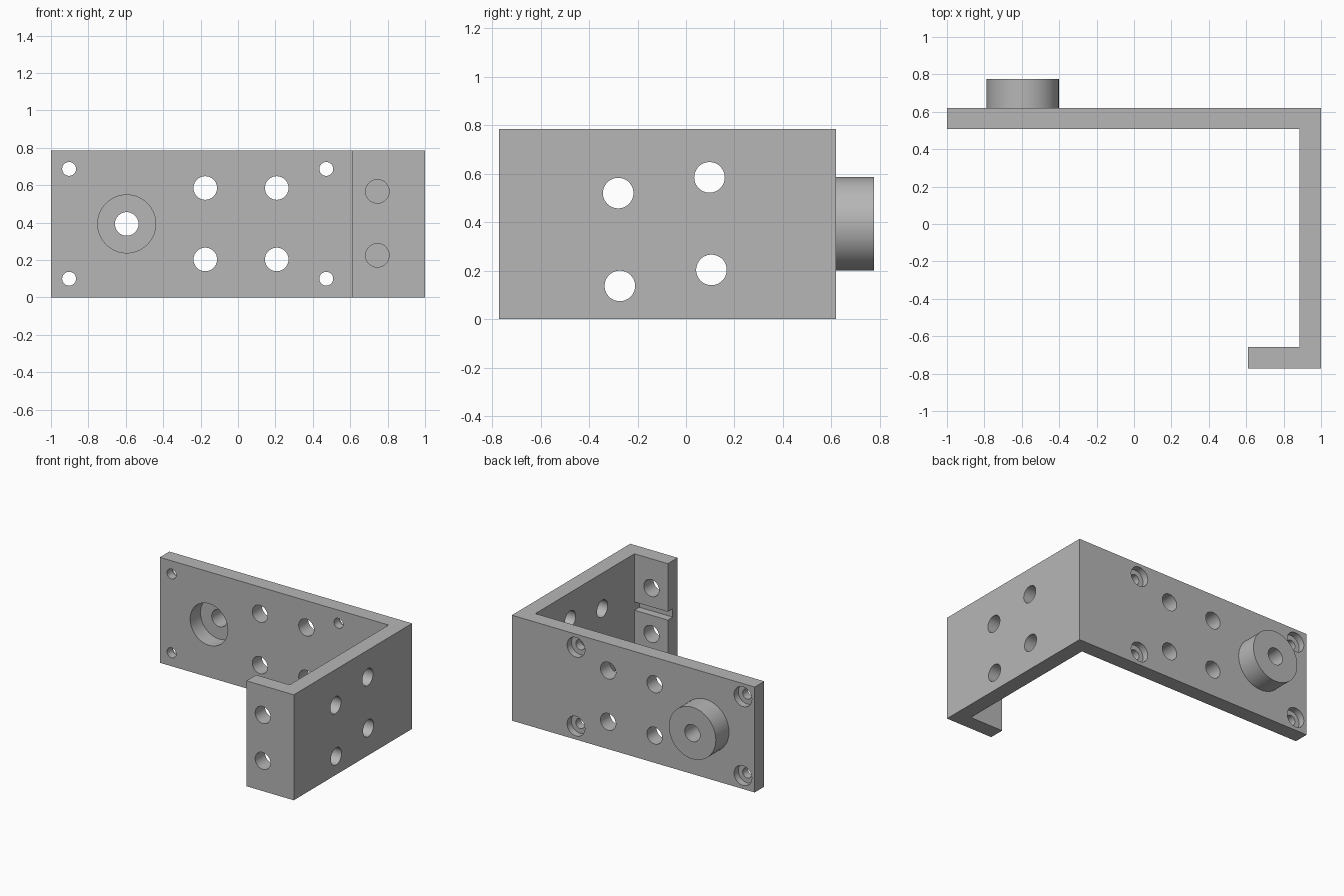
import bpy
import bmesh
from math import radians
from mathutils import Matrix

cube = bpy.data.objects.get("Cube")
if cube:
    bpy.data.objects.remove(cube, do_unlink=True)

# One plain metal grey
grey = bpy.data.materials.new("metal_grey")
grey.use_nodes = True
colour = (0.47, 0.47, 0.47, 1)
grey.diffuse_color = colour
grey.node_tree.nodes["Principled BSDF"].inputs["Base Color"].default_value = colour


def make_object(name, bm):
    bmesh.ops.recalc_face_normals(bm, faces=bm.faces)
    mesh = bpy.data.meshes.new(name)
    bm.to_mesh(mesh)
    bm.free()
    mesh.materials.append(grey)
    obj = bpy.data.objects.new(name, mesh)
    bpy.context.collection.objects.link(obj)
    return obj


def rod(name, axis, centre, radius, start, end):
    """Cylinder along x or y; centre is (the other horizontal axis, z)."""
    mid = (start + end) / 2
    if axis == "y":
        place = Matrix.Translation((centre[0], mid, centre[1])) @ Matrix.Rotation(radians(90), 4, "X")
    else:
        place = Matrix.Translation((mid, centre[0], centre[1])) @ Matrix.Rotation(radians(90), 4, "Y")
    bm = bmesh.new()
    bmesh.ops.create_cone(bm, cap_ends=True, segments=64, radius1=radius,
                          radius2=radius, depth=end - start, matrix=place)
    return make_object(name, bm)


def box(name, low, high):
    bm = bmesh.new()
    bmesh.ops.create_cube(bm, size=1)
    for v in bm.verts:
        v.co = [a if c < 0 else b for c, a, b in zip(v.co, low, high)]
    return make_object(name, bm)


def combine(target, tool, operation):
    bpy.context.view_layer.objects.active = target
    mod = target.modifiers.new(operation.lower(), "BOOLEAN")
    mod.operation = operation
    mod.solver = "EXACT"
    mod.object = tool
    bpy.ops.object.modifier_apply(modifier=mod.name)
    bpy.data.objects.remove(tool, do_unlink=True)


# Bracket body: back plate, side wall and short front lip
height = 0.785
back, back_in = 0.62, 0.508
front, front_in = -0.772, -0.657
wall_in, lip_end = 0.885, 0.61
outline = [(-1, back), (-1, back_in), (wall_in, back_in), (wall_in, front_in),
           (lip_end, front_in), (lip_end, front), (1, front), (1, back)]
bm = bmesh.new()
base = bm.faces.new([bm.verts.new((x, y, 0)) for x, y in outline])
top = bmesh.ops.extrude_face_region(bm, geom=[base])
bmesh.ops.translate(bm, vec=(0, 0, height),
                    verts=[g for g in top["geom"] if isinstance(g, bmesh.types.BMVert)])
bracket = make_object("bracket", bm)

# Round boss behind the plate, with a wide bore and a shaft hole
boss = (-0.595, 0.393)
combine(bracket, rod("boss", "y", boss, 0.193, 0.56, 0.775), "UNION")
cutters = [rod("bore", "y", boss, 0.155, 0.4, 0.63),
           rod("shaft_hole", "y", boss, 0.063, 0.55, 0.9)]

# Large plate holes
for x in (-0.175, 0.207):
    for z in (0.203, 0.585):
        cutters.append(rod("plate_hole", "y", (x, z), 0.063, 0.4, 0.7))

# Counterbored screw holes
for x in (-0.903, 0.472):
    for z in (0.1, 0.687):
        cutters.append(rod("screw_hole", "y", (x, z), 0.037, 0.4, 0.7))
        cutters.append(rod("counterbore", "y", (x, z), 0.073, 0.57, 0.7))

# Side wall holes
for y, z in ((-0.28, 0.52), (-0.273, 0.137), (0.097, 0.585), (0.105, 0.203)):
    cutters.append(rod("wall_hole", "x", (y, z), 0.063, 0.8, 1.1))

# Lip holes and the groove between them on the inner face
for z in (0.225, 0.567):
    cutters.append(rod("lip_hole", "y", (0.745, z), 0.063, -0.9, -0.6))
cutters.append(box("lip_groove", (0.5, -0.715, 0.365), (wall_in, -0.6, 0.427)))

for cutter in cutters:
    combine(bracket, cutter, "DIFFERENCE")

# Smooth round walls, sharp edges
bpy.ops.object.select_all(action="DESELECT")
bracket.select_set(True)
bpy.context.view_layer.objects.active = bracket
bpy.ops.object.shade_smooth_by_angle(angle=radians(30))
